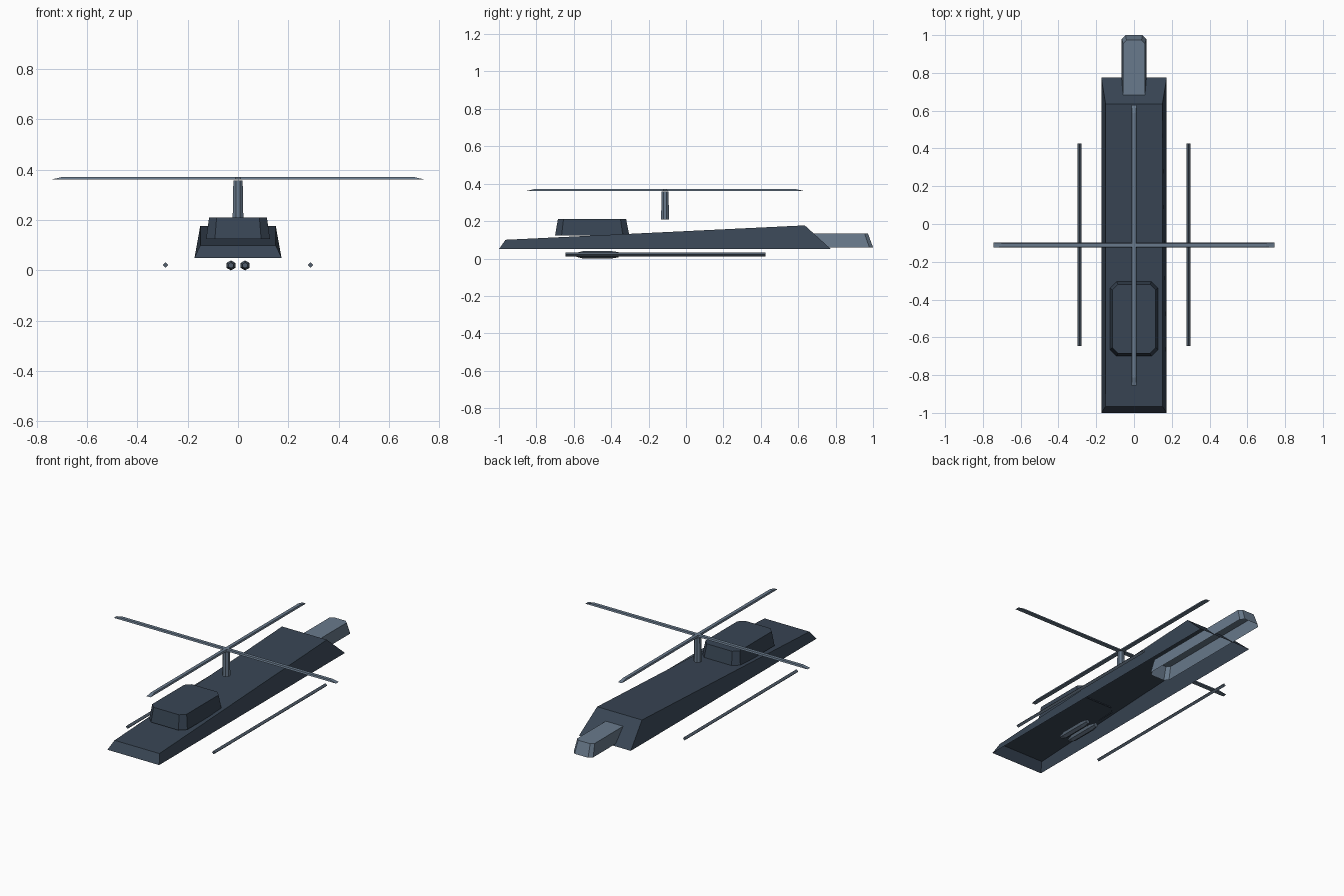
import bpy, bmesh, math

if "Cube" in bpy.data.objects:
    bpy.data.objects.remove(bpy.data.objects["Cube"])


def material(name, rgb):
    m = bpy.data.materials.new(name)
    lin = [((c / 255 + 0.055) / 1.055) ** 2.4 for c in rgb]
    m.diffuse_color = (*lin, 1)
    m.use_nodes = True
    m.node_tree.nodes["Principled BSDF"].inputs["Base Color"].default_value = m.diffuse_color
    return m


DARK = material("dark slate", (56, 69, 84))
LIGHT = material("light slate", (105, 122, 140))
MID = material("mid slate", (82, 95, 109))


def loft(name, rings, mat, cap_start=False, cap_end=True):
    """Skin a list of matching point rings into a flat-faced object."""
    bm = bmesh.new()
    vs = [[bm.verts.new(p) for p in r] for r in rings]
    n = len(vs[0])
    for a, b in zip(vs, vs[1:]):
        for i in range(n):
            j = (i + 1) % n
            bm.faces.new((a[i], a[j], b[j], b[i]))
    if cap_start:
        bm.faces.new(vs[0][::-1])
    if cap_end:
        bm.faces.new(vs[-1])
    me = bpy.data.meshes.new(name)
    bm.to_mesh(me)
    bm.free()
    me.materials.append(mat)
    ob = bpy.data.objects.new(name, me)
    bpy.context.collection.objects.link(ob)
    return ob


def rect(x, y0, y1, z, c=0.0):
    """Counter-clockwise rectangle at height z, corners cut by c."""
    if not c:
        return [(-x, y0, z), (x, y0, z), (x, y1, z), (-x, y1, z)]
    return [(-x + c, y0, z), (x - c, y0, z), (x, y0 + c, z), (x, y1 - c, z),
            (x - c, y1, z), (-x + c, y1, z), (-x, y1 - c, z), (-x, y0 + c, z)]


def rod(name, x, z, stations, sides, mat):
    """Rod along y; stations are (y, radius)."""
    rings = [[(x + r * math.sin(2 * math.pi * i / sides), y,
               z + r * math.cos(2 * math.pi * i / sides)) for i in range(sides)]
             for y, r in stations]
    return loft(name, rings, mat, True, True)


# Hull: open-bottomed wedge rising toward the back
hull_top = [(-0.15, -0.965, 0.10), (0.15, -0.965, 0.10),
            (0.15, 0.635, 0.177), (-0.15, 0.635, 0.177)]
loft("hull", [rect(0.173, -1.0, 0.775, 0.05), hull_top], DARK)

# Cabin and tail boom: tapered boxes with cut corners
loft("cabin", [rect(0.127, -0.70, -0.303, 0.124, 0.035),
               rect(0.115, -0.685, -0.32, 0.21, 0.03)], DARK)
loft("tail_boom", [rect(0.065, 0.2, 1.0, 0.06, 0.02),
                   rect(0.058, 0.225, 0.973, 0.133, 0.018)], LIGHT)

# Rotor mast
MY = -0.112
mast = [[(r * math.cos(math.pi * (i + .5) / 4), MY + r * math.sin(math.pi * (i + .5) / 4), z)
         for i in range(8)] for z, r in ((0.208, 0.023), (0.357, 0.02))]
loft("rotor_mast", mast, LIGHT, True, True)

# Rotor blades: two crossed thin bars with sloped tips
for name, angle in (("rotor_blade_long", 0), ("rotor_blade_cross", math.pi / 2)):
    blade = loft(name, [rect(0.013, -0.743, 0.743, 0.361),
                        rect(0.010, -0.70, 0.70, 0.371)], LIGHT, True, True)
    blade.location.y = MY
    blade.rotation_euler.z = angle

# Landing skids and belly pods, mirrored left and right
for side, s in (("left", -1), ("right", 1)):
    rod("skid_" + side, s * 0.288, 0.021, [(-0.645, 0.011), (0.425, 0.011)], 4, MID)
    rod("belly_pod_" + side, s * 0.028, 0.02,
        [(-0.585, 0.011), (-0.55, 0.02), (-0.40, 0.02), (-0.36, 0.014)], 6, MID)
